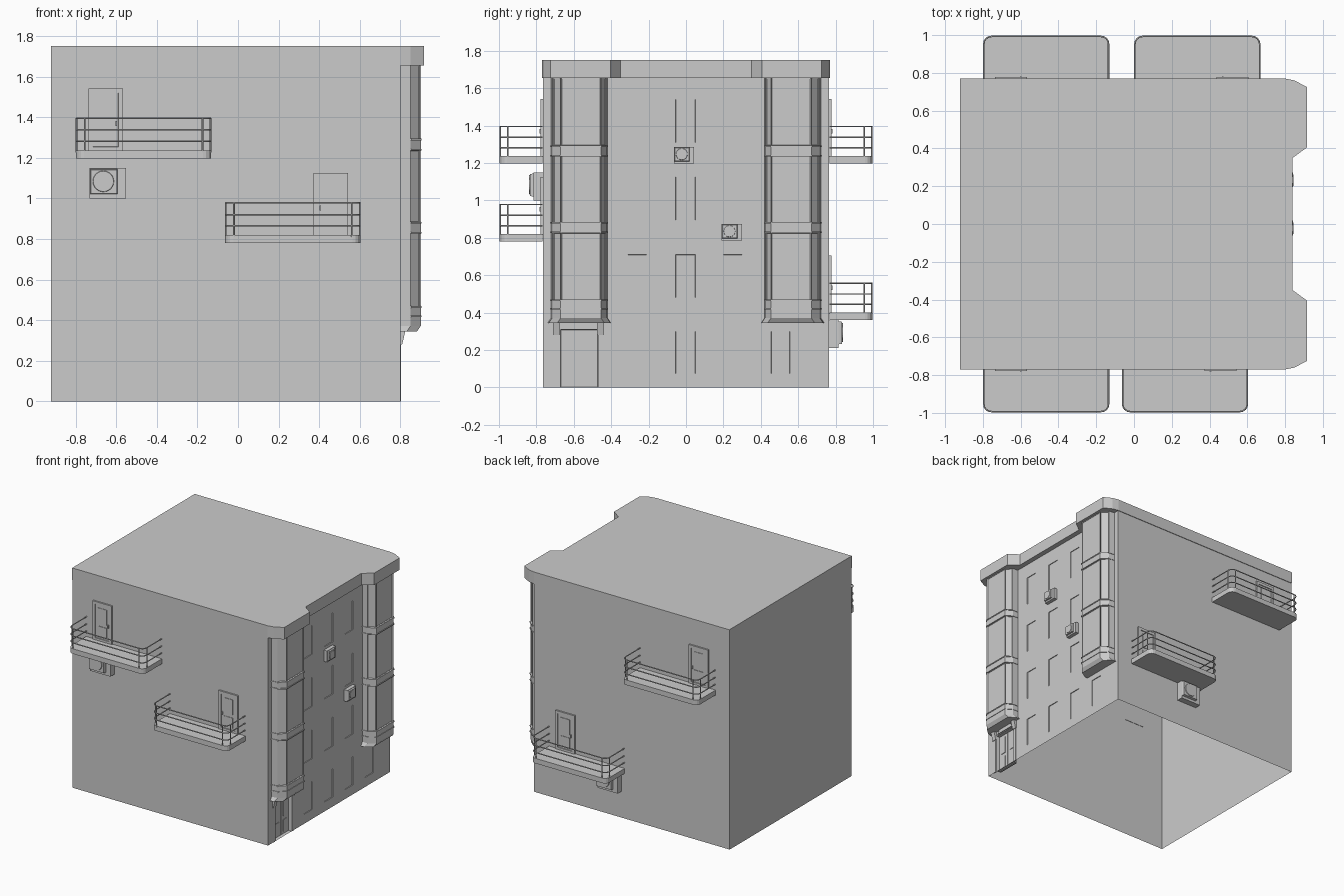
import bpy, bmesh, math
from mathutils import Matrix, Vector

if "Cube" in bpy.data.objects:
    bpy.data.objects.remove(bpy.data.objects["Cube"])


def finish(name, bm, mat=Matrix()):
    me = bpy.data.meshes.new(name)
    bm.to_mesh(me)
    bm.free()
    ob = bpy.data.objects.new(name, me)
    ob.matrix_world = mat
    bpy.context.collection.objects.link(ob)
    return ob


def add_box(bm, lo, hi):
    lo, hi = Vector(lo), Vector(hi)
    m = Matrix.Translation((lo + hi) / 2) @ Matrix.Diagonal((*(hi - lo), 1))
    return bmesh.ops.create_cube(bm, size=1, matrix=m)['verts']


def add_prism(bm, path, z0, z1):
    a = [bm.verts.new((x, y, z0)) for x, y in path]
    b = [bm.verts.new((x, y, z1)) for x, y in path]
    n = len(path)
    for i in range(n):
        j = (i + 1) % n
        bm.faces.new((a[i], a[j], b[j], b[i]))
    bm.faces.new(a[::-1])
    bm.faces.new(b)


def add_wall(bm, path, zs, closed=False):
    """Grid of wall faces along a plan path; returns faces keyed by (segment, level)."""
    rows = [[bm.verts.new((x, y, z)) for x, y in path] for z in zs]
    n = len(path)
    faces = {}
    for k in range(len(zs) - 1):
        for i in range(n if closed else n - 1):
            j = (i + 1) % n
            faces[i, k] = bm.faces.new((rows[k][i], rows[k][j], rows[k + 1][j], rows[k + 1][i]))
    return rows, faces


def recess(bm, faces, *steps):
    for t, d in steps:
        bmesh.ops.inset_individual(bm, faces=faces, thickness=t, depth=d, use_even_offset=True)


# Main walls, open underneath, with recessed street windows and entrance
ys = [-.765, -.67, -.47, -.32, -.20, -.065, .06, .19, .31, .445, .565, .765]
plan = [(-.92, .765), (-.92, -.765)] + [(.80, y) for y in ys]
levels = [0, .065, .31, .47, .72, .885, 1.135, 1.30, 1.55, 1.66]
bm = bmesh.new()
rows, cells = add_wall(bm, plan, levels, True)
first = 2
wins = [cells[first + c, k] for c in (3, 5, 7) for k in (1, 3, 5, 7)] + [cells[first + 9, 1]]
recess(bm, wins, (.001, -.012), (.01, 0), (.001, -.005))
door = bmesh.ops.dissolve_faces(bm, faces=[cells[first + 1, 0], cells[first + 1, 1]])['region']
recess(bm, door, (.003, -.03))
finish("building_walls", bm)

# Cornice and flat roof following the bays
half = [(.84, .35), (.915, .405), (.915, .725), (.85, .76), (.80, .77), (-.92, .77)]
roof = [(x, -y) for x, y in half[::-1]] + half
bm = bmesh.new()
add_prism(bm, roof, 1.655, 1.75)
finish("roof_cornice", bm)

# Two projecting bays with windows, sill bands and tapered foot
bay = [(.795, .42), (.845, .422), (.90, .455), (.90, .67), (.85, .715), (.795, .722)]


def scaled(path, d):
    cy = sum(p[1] for p in path) / len(path)
    return [(x + (d if x > .82 else 0), y + math.copysign(d, y - cy)) for x, y in path]


for side, label in ((1, "right"), (-1, "left")):
    path = bay if side > 0 else [(x, -y) for x, y in bay[::-1]]
    bm = bmesh.new()
    zs = [.345, .372, .465, .83, .88, 1.24, 1.29, 1.655]
    rows, cells = add_wall(bm, path, zs)
    for v, (x, y) in zip(rows[0], scaled(path, -.018)):
        v.co.x, v.co.y = x, y
    bm.faces.new(rows[0][::-1])
    recess(bm, [cells[i, k] for i in (1, 2, 3) for k in (2, 4, 6)],
           (.012, 0), (.001, -.006), (.004, 0), (.001, -.003))
    for z in (.42, .465, .83, .88, 1.24, 1.29):
        add_prism(bm, scaled(path, .004), z - .004, z + .004)
    finish("bay_" + label, bm)

# Entrance: double door leaves with panels, lintel and brackets
bm = bmesh.new()
for y0, y1 in ((-.665, -.572), (-.568, -.475)):
    add_box(bm, (.765, y0, 0), (.775, y1, .305))
    m = (y0 + y1) / 2
    for z0, z1 in ((.02, .115), (.145, .285)):
        add_box(bm, (.77, m - .022, z0), (.779, m + .022, z1))
finish("entrance_door", bm)
bm = bmesh.new()
for y in (-.692, -.457):
    vs = add_box(bm, (.795, y - .018, .28), (.825, y + .018, .35))
    for v in vs:
        if v.co.z < .3 and v.co.x > .8:
            v.co.x = .808
    add_box(bm, (.795, y - .012, 0), (.803, y + .012, .28))
finish("entrance_brackets", bm)
bm = bmesh.new()
add_prism(bm, [(-.65, .315), (-.63, .345), (-.50, .345), (-.48, .315)], .795, .808)
bmesh.ops.transform(bm, verts=bm.verts, matrix=Matrix(((0, 0, 1, 0), (1, 0, 0, 0), (0, 1, 0, 0), (0, 0, 0, 1))))
finish("entrance_lintel", bm)


# Balcony: rounded slab, three rails, four posts (local wall at y=0, outward is -y)
def outline(w, d, r):
    pts = [(-w, 0)]
    for cx, a0 in ((-w + r, 180), (w - r, 270)):
        for s in range(5):
            a = math.radians(a0 + s * 22.5)
            pts.append((cx + r * math.cos(a), -d + r + r * math.sin(a)))
    return pts + [(w, 0)]


def balcony(label, mat, door_side):
    bm = bmesh.new()
    add_prism(bm, outline(.333, .228, .04), 0, .04)
    finish(label + "_slab", bm, mat)

    cu = bpy.data.curves.new(label + "_railing", 'CURVE')
    cu.dimensions = '3D'
    cu.bevel_depth = .0042
    cu.bevel_resolution = 1
    cu.use_fill_caps = True
    lines = [[(x, y, z) for x, y in outline(.33, .225, .04)] for z in (.085, .14, .198)]
    for s in (-1, 1):
        for x, y in ((.33, -.185), (.29, -.225)):
            lines.append([(s * x, y, .03), (s * x, y, .2)])
    for pts in lines:
        sp = cu.splines.new('POLY')
        sp.points.add(len(pts) - 1)
        for p, co in zip(sp.points, pts):
            p.co = (*co, 1)
    ob = bpy.data.objects.new(label + "_railing", cu)
    ob.matrix_world = mat
    bpy.context.collection.objects.link(ob)

    # balcony door with frame, inset leaf, lower panel and handle
    c = door_side * .187
    bm = bmesh.new()
    add_box(bm, (c - .085, -.01, .035), (c + .085, .003, .345))
    bm.normal_update()
    front = [f for f in bm.faces if f.normal.y < -.9]
    recess(bm, front, (.022, 0), (.001, -.006))
    for x0, x1, z0, z1 in ((-.04, .04, .18, .30), (-.04, .04, .075, .155)):
        add_box(bm, (c + x0, -.008, z0), (c + x1, -.003, z1))
    add_box(bm, (c - door_side * .056, -.014, .16), (c - door_side * .048, -.003, .185))
    finish(label + "_door", bm, mat)


# Air conditioner: wall box, raised grille housing, round fan (base at z=0)
def air_unit(label, mat):
    bm = bmesh.new()
    add_box(bm, (-.09, -.05, 0), (.09, .003, .15))
    vs = add_box(bm, (-.088, -.07, .02), (.05, -.045, .145))
    for v in vs:
        if v.co.y < -.06:
            v.co.x += .005 if v.co.x < 0 else -.005
            v.co.z += .004 if v.co.z < .1 else -.004
    m = Matrix.Translation((-.021, -.07, .084)) @ Matrix.Rotation(math.pi / 2, 4, 'X')
    bmesh.ops.create_cone(bm, cap_ends=True, segments=24, radius1=.054, radius2=.05, depth=.01, matrix=m)
    finish(label, bm, mat)


def place(x, y, z, deg=0, s=1):
    return Matrix.Translation((x, y, z)) @ Matrix.Rotation(math.radians(deg), 4, 'Z') @ Matrix.Scale(s, 4)


balcony("front_upper_balcony", place(-.465, -.768, 1.197), -1)
balcony("front_lower_balcony", place(.27, -.768, .78), 1)
balcony("back_upper_balcony", place(-.465, .768, 1.197, 180), 1)
balcony("back_lower_balcony", place(.335, .768, .36, 180), -1)

air_unit("front_air_unit", place(-.642, -.765, 1.0))
air_unit("back_air_unit", place(.12, .765, .21, 180))
air_unit("street_air_unit_upper", place(.80, -.01, 1.197, 90, .6))
air_unit("street_air_unit_lower", place(.80, .245, .785, 90, .6))
